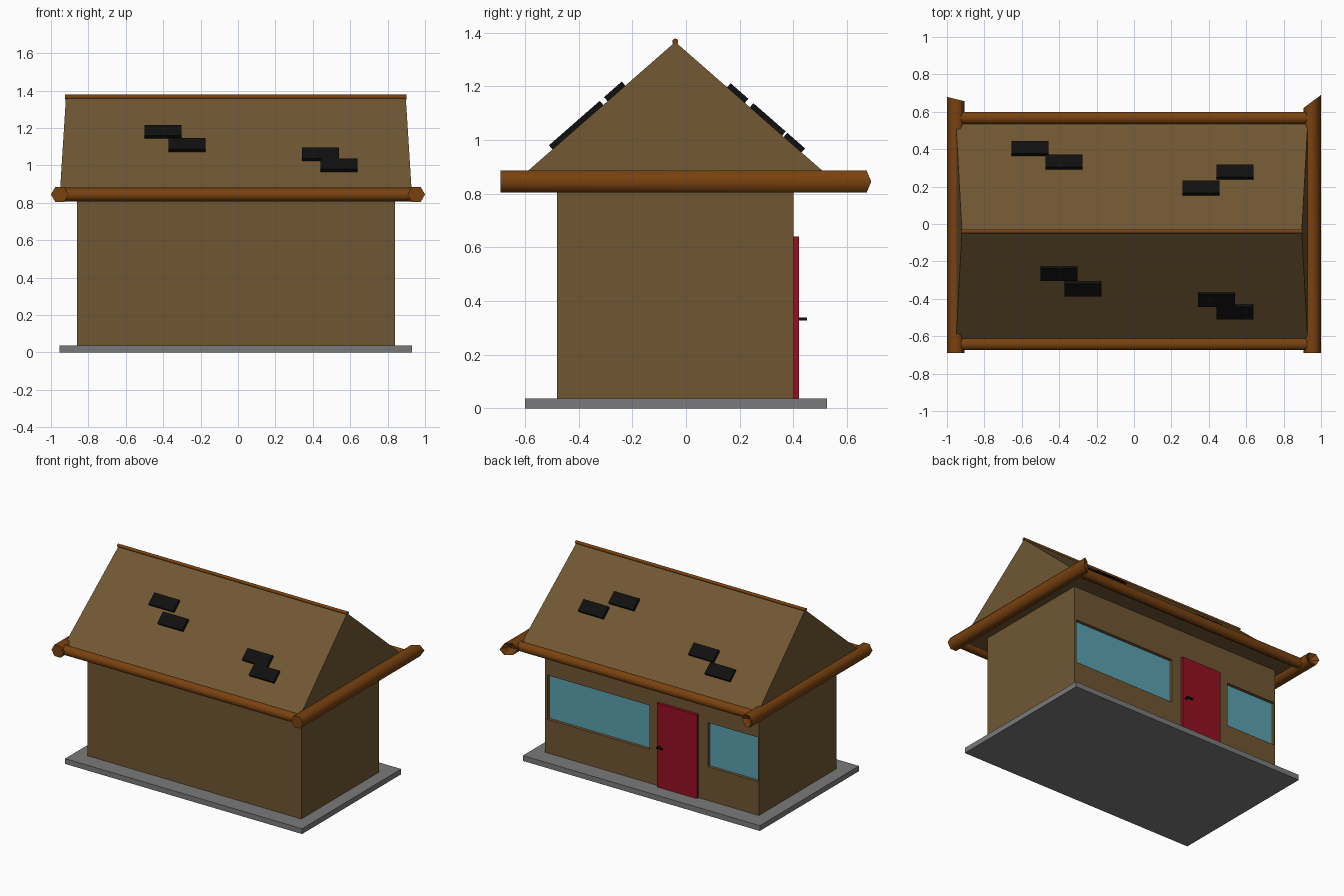
import bpy, bmesh, math
from mathutils import Vector

if "Cube" in bpy.data.objects:
    bpy.data.objects.remove(bpy.data.objects["Cube"])


def material(name, rgb):
    m = bpy.data.materials.new(name)
    m.diffuse_color = (*rgb, 1)
    m.use_nodes = True
    m.node_tree.nodes["Principled BSDF"].inputs["Base Color"].default_value = m.diffuse_color
    return m


TAN = material("tan_wall", (0.16, 0.094, 0.032))
WOOD = material("brown_timber", (0.19, 0.054, 0.005))
GREY = material("grey_stone", (0.195, 0.195, 0.2))
BLACK = material("black_slate", (0.005, 0.005, 0.005))
RED = material("red_door", (0.30, 0.005, 0.016))
BLUE = material("blue_glass", (0.105, 0.36, 0.43))


def finish(name, bm, mat):
    bmesh.ops.recalc_face_normals(bm, faces=bm.faces[:])
    me = bpy.data.meshes.new(name)
    bm.to_mesh(me)
    bm.free()
    me.materials.append(mat)
    ob = bpy.data.objects.new(name, me)
    bpy.context.collection.objects.link(ob)
    return ob


def box(name, lo, hi, mat):
    bm = bmesh.new()
    bmesh.ops.create_cube(bm, size=1)
    for v in bm.verts:
        v.co = Vector([(a + b) / 2 + c * (b - a) for a, b, c in zip(lo, hi, v.co)])
    return finish(name, bm, mat)


def log(name, start, end, r, phase=0.0, slant=0.0, dent=0.0):
    """Six-sided smooth timber along x or y, with an optional slanted, hollow far end."""
    a, b = Vector(start), Vector(end)
    d = (b - a).normalized()
    side = Vector((0, 0, 1)).cross(d)
    bm = bmesh.new()
    rings = []
    for p, far in ((a, 0), (b, 1)):
        ring = []
        for i in range(6):
            t = phase + i * math.pi / 3
            off = side * math.cos(t) * r + Vector((0, 0, math.sin(t) * r))
            ring.append(bm.verts.new(p + off + d * far * slant * math.cos(t)))
        rings.append(ring)
    for i in range(6):
        j = (i + 1) % 6
        bm.faces.new((rings[0][i], rings[0][j], rings[1][j], rings[1][i])).smooth = True
    bm.faces.new(rings[0])
    hub = bm.verts.new(b - d * dent)
    for i in range(6):
        bm.faces.new((rings[1][i], rings[1][(i + 1) % 6], hub))
    for e in bm.edges:
        if len(e.link_faces) == 2 and not all(f.smooth for f in e.link_faces):
            e.smooth = False
    return finish(name, bm, WOOD)


# Stone base and walls
box("stone_base", (-0.955, -0.60, 0), (0.93, 0.525, 0.038), GREY)
walls = box("walls", (-0.86, -0.48, 0.03), (0.84, 0.40, 0.86), TAN)

# Recessed windows in the back wall
for name, x0, x1 in (("large_window", 0.012, 0.822), ("small_window", -0.852, -0.455)):
    cutter = box(name + "_cutter", (x0, 0.375, 0.28), (x1, 0.5, 0.597), TAN)
    cutter.hide_render = True
    cutter.hide_viewport = False
    cutter.display_type = 'WIRE'
    cut = walls.modifiers.new(name, 'BOOLEAN')
    cut.operation = 'DIFFERENCE'
    cut.solver = 'EXACT'
    cut.object = cutter
    box(name + "_glass", (x0, 0.372, 0.28), (x1, 0.378, 0.597), BLUE)

# Door and lever handle
box("door", (-0.38, 0.395, 0.036), (-0.062, 0.42, 0.64), RED)
box("handle_stem", (-0.09, 0.42, 0.328), (-0.08, 0.445, 0.338), BLACK)
box("handle_lever", (-0.125, 0.44, 0.328), (-0.075, 0.45, 0.338), BLACK)

# Gabled roof with ends leaning inward
RIDGE_Y, RIDGE_Z, EAVE_Z, HALF = -0.04, 1.365, 0.84, 0.60
bm = bmesh.new()
ends = []
for xe, xr in ((-0.953, -0.92), (0.93, 0.897)):
    ends.append([bm.verts.new(p) for p in ((xe, RIDGE_Y - HALF, EAVE_Z),
                                           (xr, RIDGE_Y, RIDGE_Z),
                                           (xe, RIDGE_Y + HALF, EAVE_Z))])
    bm.faces.new(ends[-1])
for i in range(3):
    j = (i + 1) % 3
    bm.faces.new((ends[0][i], ends[0][j], ends[1][j], ends[1][i]))
finish("roof", bm, TAN)

# Ridge pole and eave timbers
log("ridge_pole", (-0.925, RIDGE_Y, 1.366), (0.902, RIDGE_Y, 1.366), 0.0125, math.pi / 6)
log("front_eave_log", (-0.93, -0.642, 0.844), (0.93, -0.642, 0.844), 0.038, math.pi / 6)
log("back_eave_log", (-0.93, 0.567, 0.844), (0.93, 0.567, 0.844), 0.038, math.pi / 6)
log("left_eave_log", (-0.953, -0.69, 0.845), (-0.953, 0.668, 0.845), 0.047, 0, 0.012, 0.04)
log("right_eave_log", (0.953, -0.69, 0.845), (0.953, 0.655, 0.845), 0.047, 0, -0.035, 0.03)

# Loose slates lying on both roof slopes
pitch = math.atan2(RIDGE_Z - EAVE_Z, HALF)
slates = ((-0.40, -0.265), (-0.272, -0.347), (0.44, -0.404), (0.54, -0.47),
          (-0.556, 0.403), (-0.375, 0.331), (0.357, 0.192), (0.54, 0.277))
for n, (x, y) in enumerate(slates):
    slate = box(f"slate_{n + 1}", (-0.099, -0.044, -0.011), (0.099, 0.044, 0.011), BLACK)
    drop = abs(y - RIDGE_Y) * math.tan(pitch)
    slate.location = (x, y, RIDGE_Z - drop + 0.012)
    slate.rotation_euler.x = pitch if y < RIDGE_Y else -pitch
